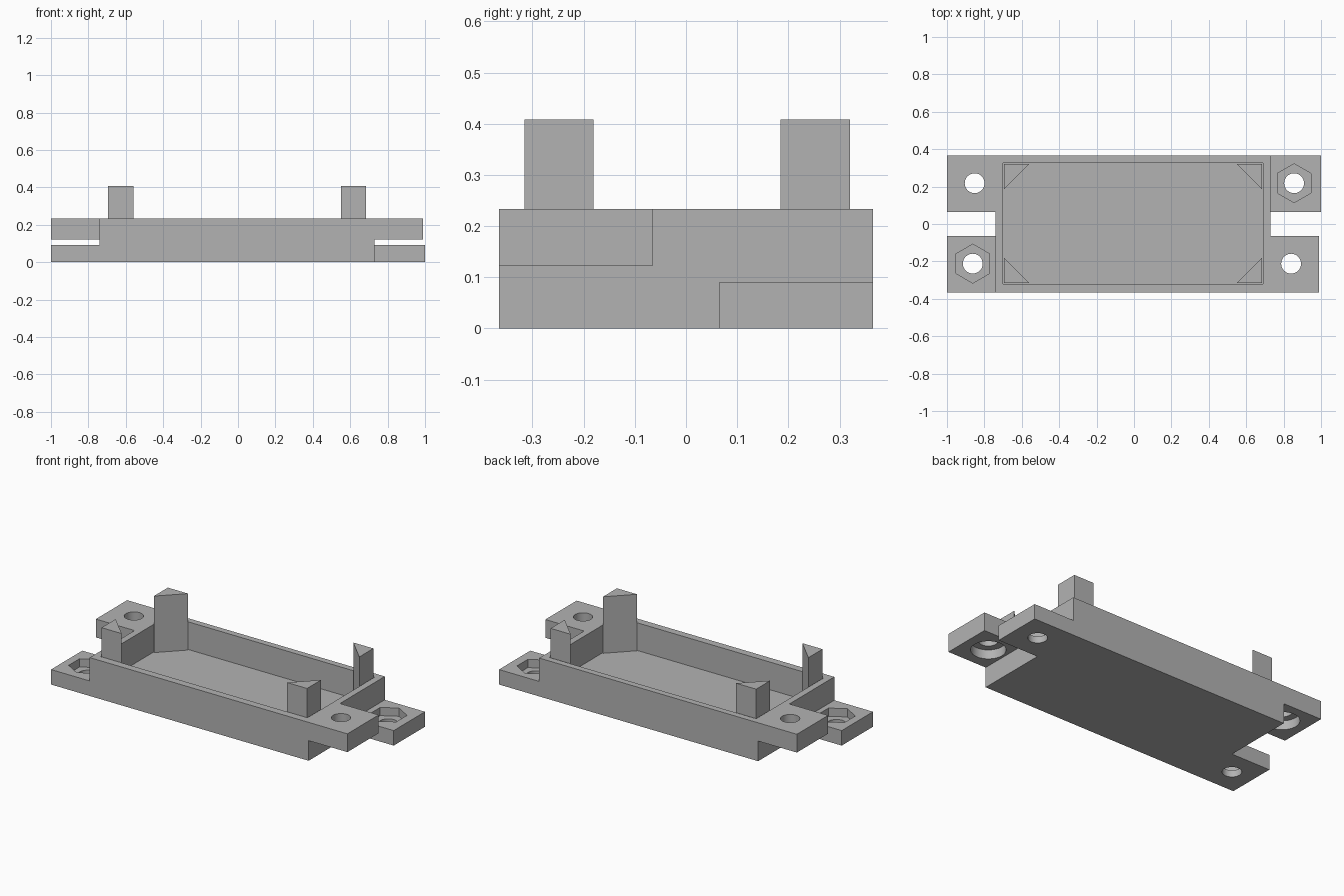
import bpy
import bmesh
from math import cos, sin, tau, radians

cube = bpy.data.objects.get("Cube")
if cube:
    bpy.data.objects.remove(cube, do_unlink=True)

grey = bpy.data.materials.new("plain grey")
grey.use_nodes = True
grey.diffuse_color = (0.45, 0.45, 0.45, 1)
grey.node_tree.nodes["Principled BSDF"].inputs["Base Color"].default_value = grey.diffuse_color


def prism(name, outline, z0, z1):
    """Extrude a flat outline from z0 up to z1."""
    bm = bmesh.new()
    base = bm.faces.new([bm.verts.new((x, y, z0)) for x, y in outline])
    top = bmesh.ops.extrude_face_region(bm, geom=[base])["geom"]
    verts = [v for v in top if isinstance(v, bmesh.types.BMVert)]
    bmesh.ops.translate(bm, verts=verts, vec=(0, 0, z1 - z0))
    bmesh.ops.recalc_face_normals(bm, faces=bm.faces)
    mesh = bpy.data.meshes.new(name)
    bm.to_mesh(mesh)
    bm.free()
    mesh.materials.append(grey)
    obj = bpy.data.objects.new(name, mesh)
    bpy.context.collection.objects.link(obj)
    return obj


def box(name, x0, x1, y0, y1, z0, z1):
    return prism(name, [(x0, y0), (x1, y0), (x1, y1), (x0, y1)], z0, z1)


def ngon(x, y, radius, sides):
    # First corner points along +y
    return [(x + radius * sin(tau * i / sides), y + radius * cos(tau * i / sides))
            for i in range(sides)]


def combine(target, tool, operation):
    """Apply a boolean and discard the tool."""
    mod = target.modifiers.new("boolean", "BOOLEAN")
    mod.operation, mod.solver, mod.object = operation, "EXACT", tool
    bpy.context.view_layer.objects.active = target
    bpy.ops.object.modifier_apply(modifier=mod.name)
    bpy.data.objects.remove(tool, do_unlink=True)


RIM, FLOOR, HALF = 0.233, 0.065, 0.365
LOW_TOP, HIGH_BOTTOM = 0.091, 0.122
LEFT, RIGHT = -0.74, 0.73

# Tray body
tray = box("tray", LEFT, RIGHT, -HALF, HALF, 0, RIM)

# Mounting tabs: inner edge, outer end, side of y, raised, hole centre
tabs = [
    (LEFT, -1.0, -1, False, (-0.862, -0.212)),
    (LEFT, -1.0, 1, True, (-0.852, 0.218)),
    (RIGHT, 0.99, -1, True, (0.84, -0.212)),
    (RIGHT, 1.0, 1, False, (0.856, 0.218)),
]
for inner, end, side, raised, hole in tabs:
    root = inner * 0.975
    x0, x1 = sorted((root, end))
    y0, y1 = sorted((side * 0.065, side * HALF))
    z0, z1 = (HIGH_BOTTOM, RIM) if raised else (0, LOW_TOP)
    combine(tray, box("tab", x0, x1, y0, y1, z0, z1), "UNION")

# Bolt holes with round head recesses below and hexagonal nut recesses above
for inner, end, side, raised, hole in tabs:
    if raised:
        z0, z1 = HIGH_BOTTOM - 0.015, RIM + 0.05
        recess = prism("head_recess", ngon(*hole, 0.095, 48), z0, HIGH_BOTTOM + 0.055)
    else:
        z0, z1 = -0.05, LOW_TOP + 0.05
        recess = prism("nut_recess", ngon(*hole, 0.104, 6), LOW_TOP - 0.05, z1)
    combine(tray, recess, "DIFFERENCE")
    combine(tray, prism("bolt_hole", ngon(*hole, 0.053, 48), z0, z1), "DIFFERENCE")

# Open pocket
combine(tray, box("pocket", -0.70, 0.69, -0.32, 0.327, FLOOR, RIM + 0.1), "DIFFERENCE")

# Triangular corner posts
parts = [tray]
for x_name, x, sx in (("right", -0.695, 1), ("left", 0.685, -1)):
    for y_name, y, sy in (("front", -0.316, 1), ("back", 0.32, -1)):
        outline = [(x, y), (x + sx * 0.135, y), (x, y + sy * 0.135)]
        parts.append(prism(f"{y_name}_{x_name}_post", outline, FLOOR - 0.01, 0.408))

# Smooth the round hole walls, keep all other edges sharp
bpy.ops.object.select_all(action="DESELECT")
for part in parts:
    part.select_set(True)
bpy.context.view_layer.objects.active = tray
bpy.ops.object.shade_smooth_by_angle(angle=radians(30))
